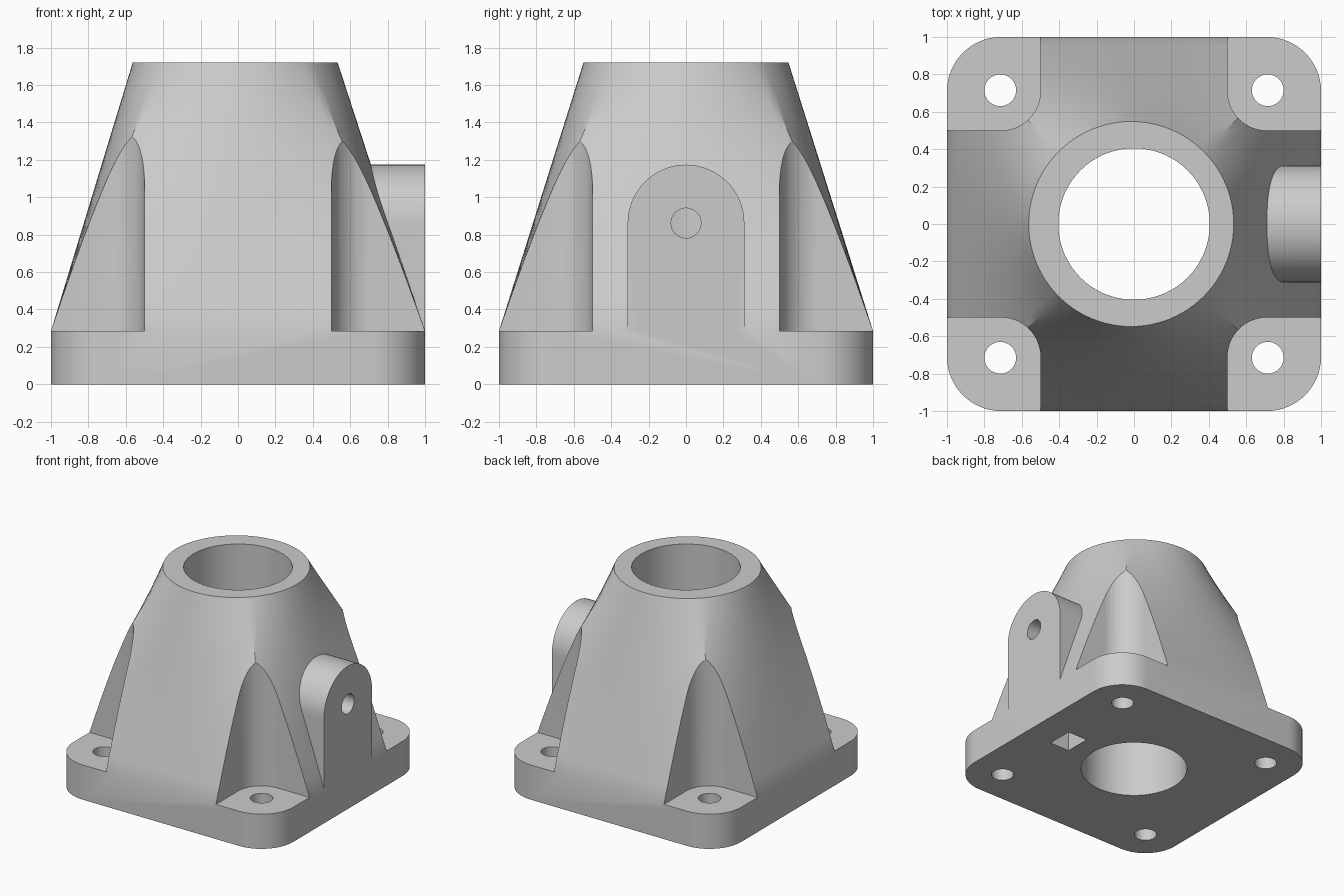
import bpy, bmesh, math

if "Cube" in bpy.data.objects:
    bpy.data.objects.remove(bpy.data.objects["Cube"])

grey = bpy.data.materials.new("plain grey")
grey.diffuse_color = (0.6, 0.6, 0.6, 1)
grey.use_nodes = True
grey.node_tree.nodes["Principled BSDF"].inputs["Base Color"].default_value = grey.diffuse_color

PLATE_TOP, TOP = 0.285, 1.72


def finish(name, bm):
    bmesh.ops.recalc_face_normals(bm, faces=bm.faces)
    me = bpy.data.meshes.new(name)
    bm.to_mesh(me)
    bm.free()
    me.materials.append(grey)
    ob = bpy.data.objects.new(name, me)
    bpy.context.collection.objects.link(ob)
    return ob


def arc(cx, cy, r, a0, a1, n):
    return [(cx + r * math.cos(math.radians(a0 + (a1 - a0) * i / n)),
             cy + r * math.sin(math.radians(a0 + (a1 - a0) * i / n))) for i in range(n + 1)]


def loft(name, rings):
    bm = bmesh.new()
    loops = [[bm.verts.new(p) for p in ring] for ring in rings]
    n = len(loops[0])
    for a, b in zip(loops, loops[1:]):
        for i in range(n):
            bm.faces.new((a[i], a[(i + 1) % n], b[(i + 1) % n], b[i]))
    bm.faces.new(loops[0][::-1])
    bm.faces.new(loops[-1])
    return finish(name, bm)


def prism(name, profile, lo, hi, axis="z"):
    if axis == "z":
        return loft(name, [[(u, v, w) for u, v in profile] for w in (lo, hi)])
    return loft(name, [[(w, u, v) for u, v in profile] for w in (lo, hi)])


def combine(target, other, operation):
    mod = target.modifiers.new("join", "BOOLEAN")
    mod.operation, mod.solver, mod.object = operation, "EXACT", other
    bpy.context.view_layer.objects.active = target
    bpy.ops.object.modifier_apply(modifier=mod.name)
    bpy.data.objects.remove(other)


def quarter_turns(p, k):
    x, y = p
    for _ in range(k):
        x, y = -y, x
    return x, y


# base plate with rounded corners
outline = []
for k, (sx, sy) in enumerate(((1, 1), (-1, 1), (-1, -1), (1, -1))):
    outline += arc(0.71 * sx, 0.71 * sy, 0.29, 90 * k, 90 * k + 90, 16)
body = prism("post_base", outline, 0, PLATE_TOP)

# square-to-round tapered tower
SIDE, ROWS = 24, 12
square, circle = [], []
for k in range(4):
    for i in range(SIDE):
        s = -1 + 2 * i / SIDE
        a = s * math.pi / 4
        square.append(quarter_turns((1, s), k))
        cx, cy = quarter_turns((0.548 * math.cos(a), 0.548 * math.sin(a)), k)
        circle.append((cx - 0.015, cy))
rings = []
for j in range(ROWS + 1):
    t = j / ROWS
    rings.append([(p[0] + (q[0] - p[0]) * t, p[1] + (q[1] - p[1]) * t,
                   PLATE_TOP + (TOP - PLATE_TOP) * t) for p, q in zip(square, circle)])
tower = loft("tower", rings)

# corner pockets above the bolt holes
pocket = [(1.2, 0.5), (1.2, 1.2), (0.5, 1.2)] + arc(0.71, 0.71, 0.21, 180, 270, 16)
for sx in (1, -1):
    for sy in (1, -1):
        combine(tower, prism("pocket", [(u * sx, v * sy) for u, v in pocket], 0.1, 2), "DIFFERENCE")
combine(body, tower, "UNION")

# side lug with a rounded top
lug = [(-0.312, PLATE_TOP), (0.312, PLATE_TOP)] + arc(0, 0.862, 0.312, 0, 180, 32)
combine(body, prism("lug", lug, 0.6, 1, "x"), "UNION")

# central bore, bolt holes, nut slot and clamp screw hole
combine(body, prism("bore", arc(0, 0, 0.405, 0, 360, 72)[:-1], -1, 3), "DIFFERENCE")
for sx in (1, -1):
    for sy in (1, -1):
        hole = arc(0.715 * sx, 0.715 * sy, 0.085, 0, 360, 32)[:-1]
        combine(body, prism("bolt_hole", hole, -1, 1), "DIFFERENCE")
slot = [(0.565, -0.107), (0.745, -0.107), (0.745, 0.107), (0.565, 0.107)]
combine(body, prism("nut_slot", slot, -1, 0.97), "DIFFERENCE")
combine(body, prism("screw_hole", arc(0, 0.862, 0.08, 0, 360, 32)[:-1], 0.2, 1.2, "x"), "DIFFERENCE")

# smooth curved walls, crisp edges
bpy.ops.object.select_all(action="DESELECT")
body.select_set(True)
bpy.context.view_layer.objects.active = body
bpy.ops.object.shade_smooth_by_angle(angle=math.radians(30))
